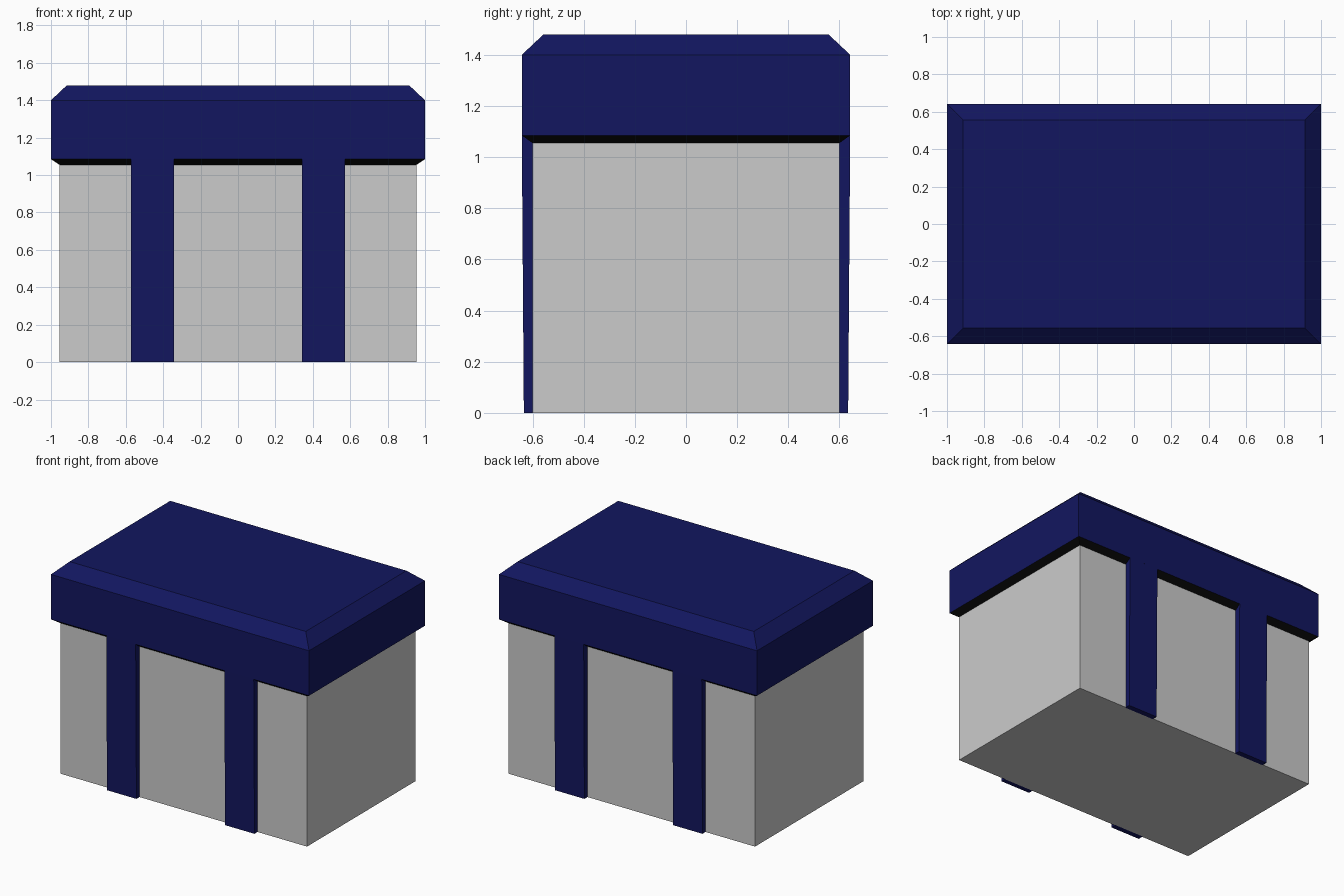
import bpy, bmesh

if "Cube" in bpy.data.objects:
    bpy.data.objects.remove(bpy.data.objects["Cube"])


def material(name, color):
    mat = bpy.data.materials.new(name)
    mat.diffuse_color = (*color, 1)
    mat.use_nodes = True
    mat.node_tree.nodes["Principled BSDF"].inputs["Base Color"].default_value = mat.diffuse_color
    return mat


navy = material("navy", (0.006, 0.008, 0.115))
black = material("black", (0.003, 0.003, 0.003))


def loft(name, rings, mats=()):
    """Stack rectangles (x0, x1, y0, y1, z) from bottom to top and cap both ends."""
    bm = bmesh.new()
    loops = [[bm.verts.new(p) for p in ((x0, y0, z), (x1, y0, z), (x1, y1, z), (x0, y1, z))]
             for x0, x1, y0, y1, z in rings]
    bm.faces.new(loops[0][::-1])
    bm.faces.new(loops[-1])
    for a, b in zip(loops, loops[1:]):
        for i in range(4):
            j = (i + 1) % 4
            bm.faces.new((a[i], a[j], b[j], b[i]))
    bmesh.ops.recalc_face_normals(bm, faces=bm.faces)
    mesh = bpy.data.meshes.new(name)
    bm.to_mesh(mesh)
    bm.free()
    for m in mats:
        mesh.materials.append(m)
    obj = bpy.data.objects.new(name, mesh)
    bpy.context.collection.objects.link(obj)
    return obj


def centred(x, y, z):
    return (-x, x, -y, y, z)


# Plain grey box body
loft("box_body", [centred(0.955, 0.6, 0), centred(0.955, 0.6, 1.055)])

# Lid with bevelled top and dark sloping underside
lid = loft("lid", [centred(0.955, 0.6, 1.055), centred(1.0, 0.642, 1.085),
                   centred(1.0, 0.642, 1.4), centred(0.915, 0.557, 1.48)], (navy, black))
for face in lid.data.polygons:
    if face.center.z < 1.084:
        face.material_index = 1

# Two slightly tapered straps on the front and two on the back
for side, x in (("left", -0.4575), ("right", 0.4575)):
    for end, s in (("front", -1), ("back", 1)):
        rings = [(x - 0.114, x + 0.114, *sorted((s * 0.595, s * y)), z)
                 for y, z in ((0.634, 0), (0.642, 1.09))]
        loft(f"{end}_{side}_strap", rings, (navy,))
